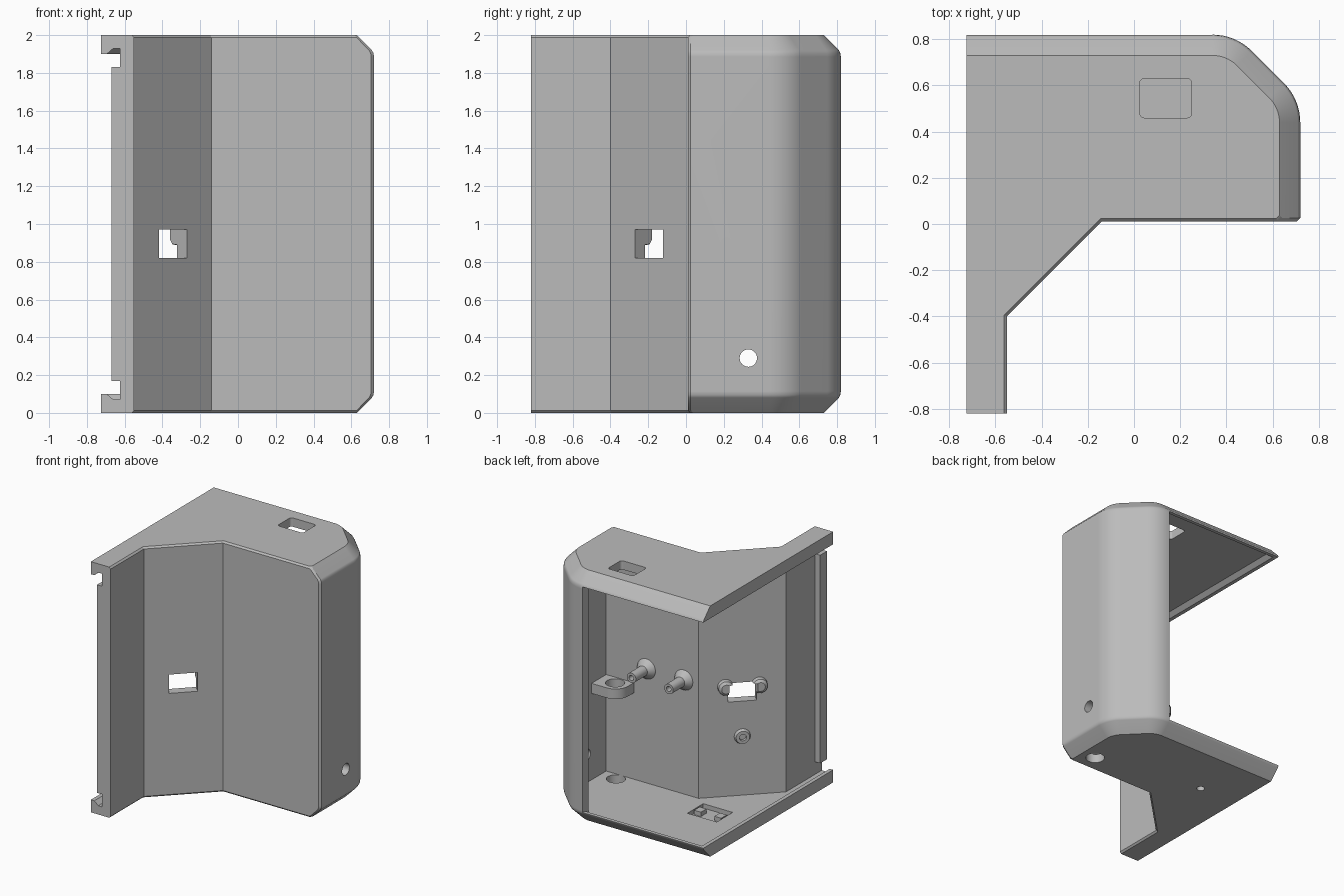
import bpy, bmesh
from math import sin, cos, pi, radians, sqrt
from mathutils import Vector, Matrix

if "Cube" in bpy.data.objects:
    bpy.data.objects.remove(bpy.data.objects["Cube"])

grey = bpy.data.materials.new("plain grey")
grey.use_nodes = True
grey.diffuse_color = (0.5, 0.5, 0.5, 1)
grey.node_tree.nodes["Principled BSDF"].inputs["Base Color"].default_value = grey.diffuse_color

K = sqrt(2) - 1          # tan(22.5 degrees)
T = 0.075                # wall thickness
DIAGONAL = Vector((-1, 1, 0)).normalized()   # into the housing from the slanted wall


def finish(name, bm):
    bmesh.ops.recalc_face_normals(bm, faces=bm.faces)
    mesh = bpy.data.meshes.new(name)
    bm.to_mesh(mesh)
    bm.free()
    ob = bpy.data.objects.new(name, mesh)
    bpy.context.collection.objects.link(ob)
    mesh.materials.append(grey)
    return ob


def loft(name, levels):
    """Join stacked outlines, given as (z, points), into a closed solid."""
    bm = bmesh.new()
    rings = [[bm.verts.new((x, y, z)) for x, y in pts] for z, pts in levels]
    for a, b in zip(rings, rings[1:]):
        for i in range(len(a)):
            j = (i + 1) % len(a)
            bm.faces.new((a[i], a[j], b[j], b[i]))
    bm.faces.new(rings[0])
    bm.faces.new(rings[-1])
    return finish(name, bm)


def box(name, lo, hi):
    pts = [(lo[0], lo[1]), (hi[0], lo[1]), (hi[0], hi[1]), (lo[0], hi[1])]
    return loft(name, [(lo[2], pts), (hi[2], pts)])


def lathe(name, profile, base, axis, segments=32):
    """Turn a (radius, height) profile around an axis."""
    bm = bmesh.new()
    verts = [bm.verts.new((r, 0, h)) for r, h in profile]
    edges = [bm.edges.new(p) for p in zip(verts, verts[1:])]
    bmesh.ops.spin(bm, geom=verts + edges, cent=(0, 0, 0), axis=(0, 0, 1),
                   angle=2 * pi, steps=segments, use_merge=True)
    bmesh.ops.remove_doubles(bm, verts=bm.verts, dist=0.0001)
    turn = Vector((0, 0, 1)).rotation_difference(Vector(axis)).to_matrix().to_4x4()
    bm.transform(Matrix.Translation(base) @ turn)
    return finish(name, bm)


def rod(name, r, length, base, axis):
    return lathe(name, [(0, 0), (r, 0), (r, length), (0, length)], base, axis)


def combine(target, tool, operation="DIFFERENCE", keep=False):
    tool.hide_render = True
    mod = target.modifiers.new("cut", "BOOLEAN")
    mod.operation, mod.solver, mod.object = operation, "EXACT", tool
    bpy.context.view_layer.objects.active = target
    bpy.ops.object.modifier_apply(modifier=mod.name)
    if not keep:
        bpy.data.objects.remove(tool)


def corner(d):
    """Rounded, slanted back corner, inset by d, from the right wall to the back."""
    r, pts = 0.24 - d, []
    for cx, cy, start in ((0.48, 0.44, 0), (0.34, 0.58, 45)):
        for i in range(9):
            a = radians(start + 45 * i / 8)
            pts.append((cx + r * cos(a), cy + r * sin(a)))
    return pts


def front(f):
    """Front wall bends, inset by f."""
    return [(-0.55 - f, -0.40 + K * f), (-0.14 - K * f, 0.01 + f)]


def outside(d, f):
    return ([(-0.725, -0.82), (-0.55 - f, -0.82)] + front(f)
            + [(0.705 - d, 0.01 + f), (0.72 - d, 0.025 + f)]
            + corner(d) + [(-0.725, 0.82 - d)])


def inside(left, back):
    return ([(left, -1), (-0.55 - T, -1)] + front(T) + [(0.72 - T, 0.01 + T)]
            + corner(T) + [(0.34, back), (left, back)])


# Housing with bevelled rims
steps = [(0, 0.09, 0.013), (0.013, 0.077, 0), (0.08, 0.011, 0), (0.095, 0.003, 0), (0.115, 0, 0)]
steps += [(2 - z, d, f) for z, d, f in reversed(steps)]
housing = loft("housing", [(z, outside(d, f)) for z, d, f in steps])

# Cavity, open at the left and back, with undercut rim lips
combine(housing, loft("cavity", [(0.1, inside(-1, 1)), (1.9, inside(-1, 1))]))
lip_in, lip_out = inside(-0.66, 0.755), inside(-0.70, 0.795)
combine(housing, loft("lip_recess", [(0.07, lip_in), (0.105, lip_out),
                                     (1.895, lip_out), (1.93, lip_in)]))

# End rib that holds the sliding cover
combine(housing, box("end_rib", (-0.67, -0.82, 0.17), (-0.60, -0.735, 1.83)), "UNION")

# Top opening with rounded corners
opening = []
for cx, cy, start in ((0.23, 0.61, 0), (0.045, 0.61, 90), (0.045, 0.48, 180), (0.23, 0.48, 270)):
    for i in range(5):
        a = radians(start + 22.5 * i)
        opening.append((cx + 0.02 * cos(a), cy + 0.02 * sin(a)))
combine(housing, loft("top_opening", [(1.8, opening), (2.1, opening)]))

# Holes in the right wall and the floor
combine(housing, rod("side_hole", 0.046, 0.3, (0.55, 0.33, 0.29), (1, 0, 0)))
combine(housing, rod("cable_hole", 0.07, 0.4, (0.51, 0.155, -0.2), (0, 0, 1)))
combine(housing, rod("screw_hole", 0.03, 0.4, (-0.39, 0.31, -0.2), (0, 0, 1)))
combine(housing, box("floor_pocket", (-0.51, 0.14, 0.035), (-0.25, 0.34, 0.2)))

# Window through the slanted wall, with round clips at both sides
window = box("window_cutter", (-0.105, -0.2, -0.075), (0.105, 0.2, 0.075))
window.data.transform(Matrix.Translation((-0.345, -0.195, 0.895)) @ Matrix.Rotation(pi / 4, 4, "Z"))
combine(housing, window, keep=True)
wall_mid = Vector((-0.345, -0.195, 0)) + DIAGONAL * T
parts = [housing]
for name, s in (("right", 1), ("left", -1)):
    base = wall_mid + Vector((s, s, 0)).normalized() * 0.125 + Vector((0, 0, 0.945))
    clip = lathe(name + "_window_clip", [(0, 0), (0.058, 0), (0.055, 0.035), (0.035, 0.05), (0, 0.05)],
                 base, DIAGONAL)
    combine(clip, window, keep=True)
    parts.append(clip)
bpy.data.objects.remove(window)

# Screw boss below the window
parts.append(lathe("screw_boss", [(0.06, 0), (0.05, 0.025), (0.026, 0.025), (0.026, 0.002), (0, 0.002)],
                   wall_mid + Vector((0, 0, 0.54)), DIAGONAL))

# Flared standoffs on the front wall
post = [(0.08, 0), (0.075, 0.01), (0.04, 0.045), (0.04, 0.19), (0.02, 0.19), (0.02, 0.06), (0, 0.06)]
for name, x in (("right", 0.29), ("left", -0.04)):
    parts.append(lathe(name + "_standoff", post, (x, 0.01 + T, 0.98), (0, 1, 0)))

# Cable ring bracket in the front right inner corner
bracket = [(0.40, 0.08), (0.65, 0.08), (0.65, 0.27)]
bracket += [(0.51 + 0.11 * cos(radians(a)), 0.16 + 0.11 * sin(radians(a))) for a in range(90, 181, 10)]
ring = loft("cable_bracket", [(0.76, bracket), (0.84, bracket)])
combine(ring, rod("ring_hole", 0.07, 0.4, (0.51, 0.165, 0.6), (0, 0, 1)))
parts.append(ring)

# Catches in the floor pocket
for name, x in (("right", -0.29), ("left", -0.47)):
    parts.append(box(name + "_floor_catch", (x - 0.03, 0.20, 0.03), (x + 0.03, 0.27, 0.07)))

# Smooth the curves and keep the flats flat
for ob in parts:
    bpy.ops.object.select_all(action="DESELECT")
    ob.select_set(True)
    bpy.context.view_layer.objects.active = ob
    bpy.ops.object.shade_smooth_by_angle(angle=radians(30))
    mod = ob.modifiers.new("flat_faces", "WEIGHTED_NORMAL")
    mod.keep_sharp = True
